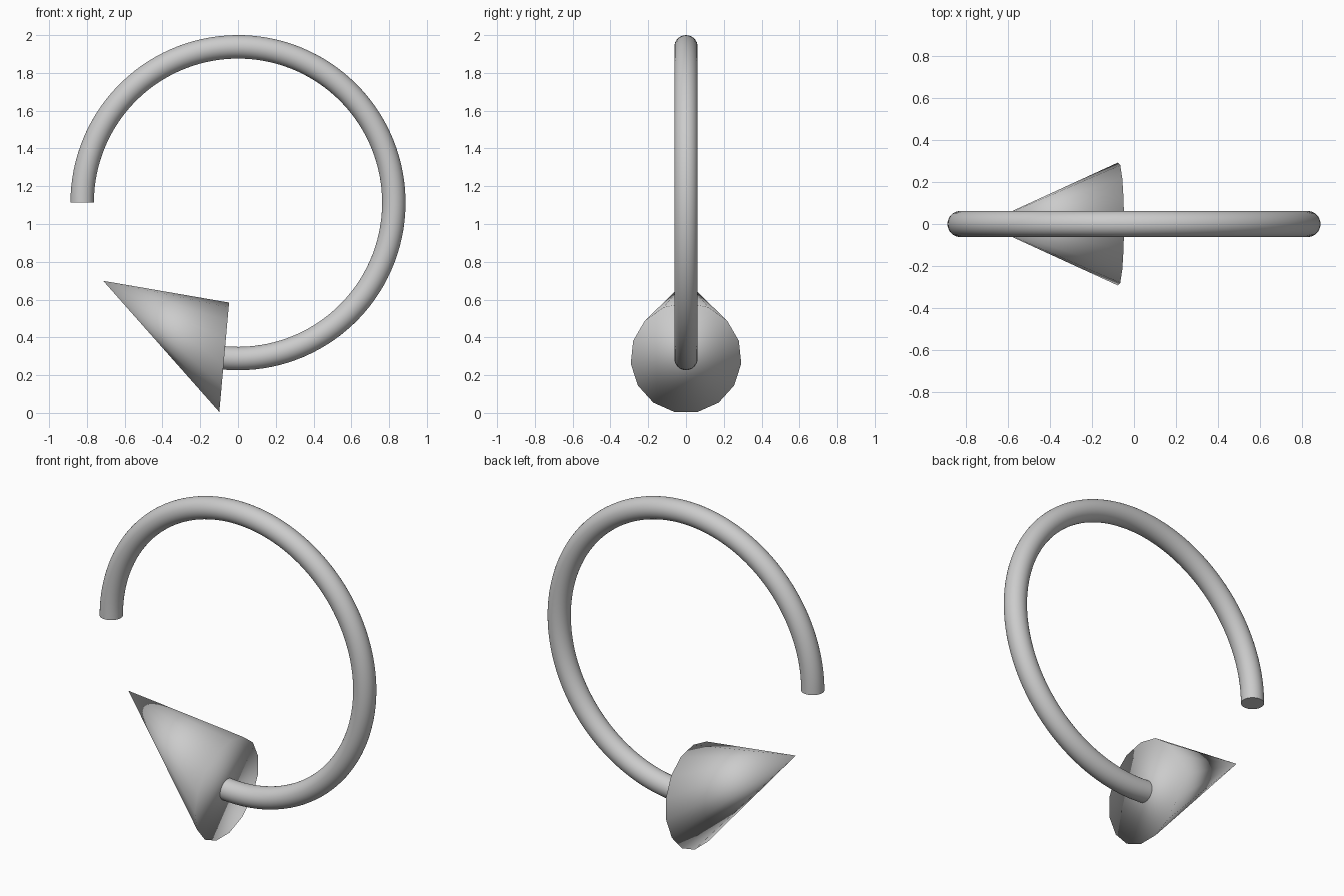
import bpy, bmesh, math
from mathutils import Vector, Matrix

if "Cube" in bpy.data.objects:
    bpy.data.objects.remove(bpy.data.objects["Cube"])

CENTRE = Vector((0, 0, 1.113))
RING, TUBE = 0.825, 0.062
BASE_R, SIDES = 0.294, 15


def on_ring(deg, radius=RING):
    """Point in the XZ plane; 0 = right, 90 = top."""
    a = math.radians(deg)
    return CENTRE + Vector((math.cos(a) * radius, 0, math.sin(a) * radius))


def add_object(name, bm):
    bmesh.ops.recalc_face_normals(bm, faces=bm.faces)
    mesh = bpy.data.meshes.new(name)
    bm.to_mesh(mesh)
    bm.free()
    ob = bpy.data.objects.new(name, mesh)
    bpy.context.collection.objects.link(ob)
    bpy.context.view_layer.objects.active = ob
    ob.select_set(True)
    return ob


# Curved shaft: a disc swept from the left end over the top to the arrow head
sweep = 275.5
bm = bmesh.new()
disc = bmesh.ops.create_circle(bm, cap_ends=True, segments=32, radius=TUBE,
                               matrix=Matrix.Translation(on_ring(180)))
start = bm.faces[:]
end = bmesh.ops.spin(bm, geom=start, cent=CENTRE, axis=(0, 1, 0),
                     angle=math.radians(sweep), steps=96, use_duplicate=False)
# keep a cap on the starting end
bm.edges.ensure_lookup_table()
open_edges = [e for e in bm.edges if e.is_boundary]
if open_edges:
    bmesh.ops.holes_fill(bm, edges=open_edges, sides=0)
shaft = add_object("arrow_shaft", bm)
bpy.ops.object.shade_smooth_by_angle(angle=math.radians(40))
shaft.select_set(False)

# Arrow head: leaning cone whose base and tip both lie on the ring
base_deg, tip_deg = 264.9, 210.1
base = on_ring(base_deg)
inward = (CENTRE - base).normalized()
side = Vector((0, 1, 0))
bm = bmesh.new()
rim = []
for i in range(SIDES):
    a = 2 * math.pi * i / SIDES
    rim.append(bm.verts.new(base + BASE_R * (math.cos(a) * inward + math.sin(a) * side)))
tip = bm.verts.new(on_ring(tip_deg))
for i in range(SIDES):
    bm.faces.new((rim[i], rim[(i + 1) % SIDES], tip))
bm.faces.new(rim[::-1])
head = add_object("arrow_head", bm)
bpy.ops.object.shade_smooth()
